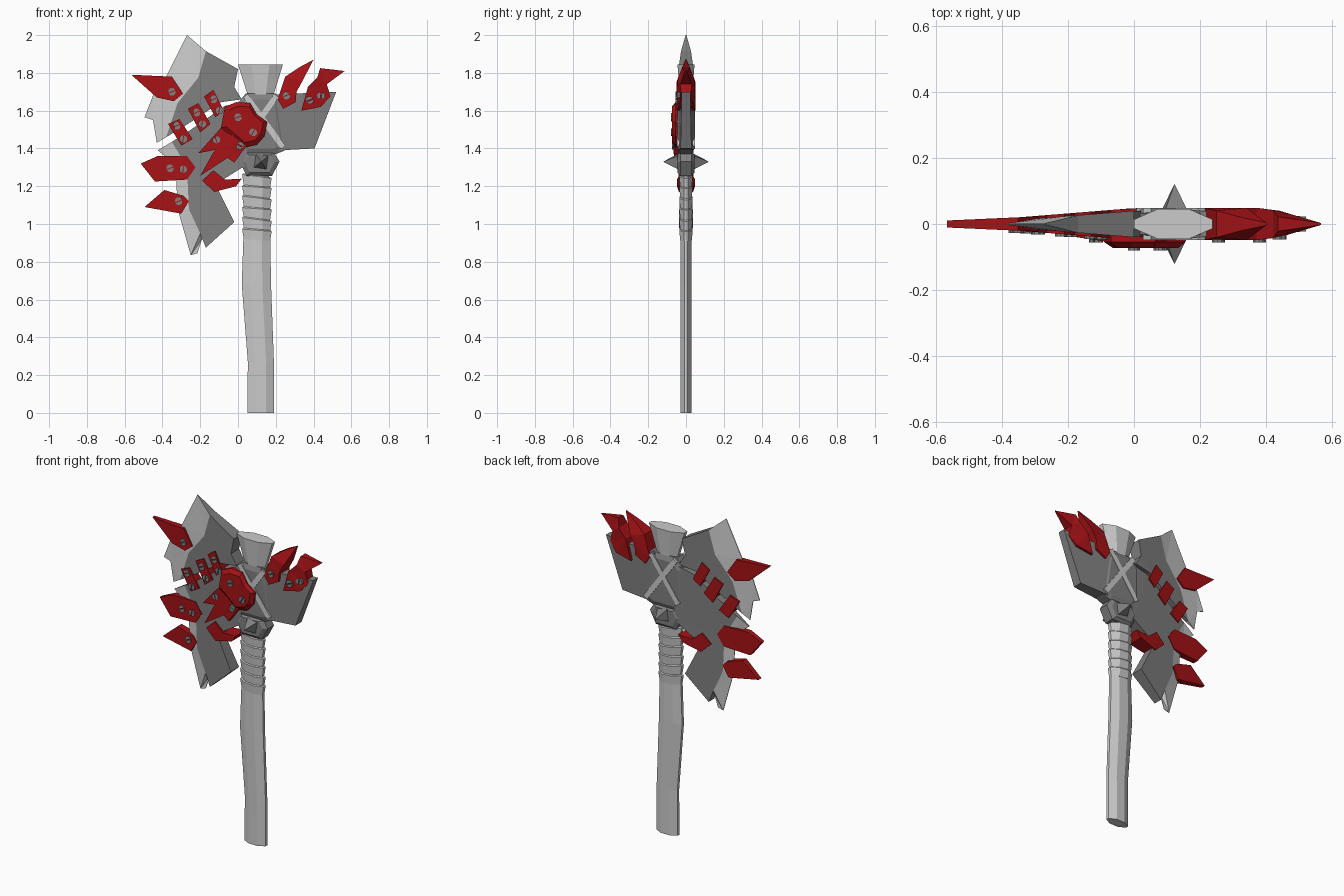
import bpy, bmesh, math

if "Cube" in bpy.data.objects:
    bpy.data.objects.remove(bpy.data.objects["Cube"])


def material(name, rgb):
    m = bpy.data.materials.new(name)
    m.diffuse_color = (*rgb, 1)
    m.use_nodes = True
    m.node_tree.nodes["Principled BSDF"].inputs["Base Color"].default_value = m.diffuse_color
    return m


LIGHT = material("light grey", (0.60, 0.60, 0.60))
DARK = material("dark grey", (0.215, 0.215, 0.215))
RED = material("deep red", (0.38, 0.006, 0.008))


def finish(name, bm, mats):
    bmesh.ops.recalc_face_normals(bm, faces=bm.faces)
    bmesh.ops.triangulate(bm, faces=[f for f in bm.faces if len(f.verts) > 4])
    me = bpy.data.meshes.new(name)
    bm.to_mesh(me)
    bm.free()
    for m in mats:
        me.materials.append(m)
    ob = bpy.data.objects.new(name, me)
    bpy.context.collection.objects.link(ob)
    return ob


def bridge(bm, rings):
    """Join closed rings of equal size and cap both ends."""
    bm.faces.new(rings[0])
    bm.faces.new(rings[-1])
    for a, b in zip(rings, rings[1:]):
        n = len(a)
        for i in range(n):
            bm.faces.new((a[i], a[(i + 1) % n], b[(i + 1) % n], b[i]))


def plate(name, pts, h, mat, back=None, cap=None):
    """Front outline in hundredths, half thickness h; cap = (scale, half thickness) bevels it."""
    hf = h if callable(h) else (lambda x, z: h)
    pts = [(x / 100, z / 100) for x, z in pts]
    cx = sum(p[0] for p in pts) / len(pts)
    cz = sum(p[1] for p in pts) / len(pts)
    bm = bmesh.new()

    def ring(y, s=1):
        return [bm.verts.new((cx + (x - cx) * s, y(x, z), cz + (z - cz) * s)) for x, z in pts]

    rings = [ring(lambda x, z: -hf(x, z)),
             ring(lambda x, z: hf(x, z) if back is None else back)]
    if cap:
        rings.insert(0, ring(lambda x, z: -cap[1], cap[0]))
        if back is None:
            rings.append(ring(lambda x, z: cap[1], cap[0]))
    bridge(bm, rings)
    return finish(name, bm, [mat])


def loft(name, sections, mat):
    """Flattened octagon sections: z, x0, x1, half depth, tilt."""
    bm = bmesh.new()
    rings = []
    for z, x0, x1, d, tilt in sections:
        prof = [(0, -.3), (.3, -1), (.7, -1), (1, -.3), (1, .3), (.7, 1), (.3, 1), (0, .3)]
        rings.append([bm.verts.new((x0 + (x1 - x0) * u, v * d, z + tilt * (u - .5)))
                      for u, v in prof])
    bridge(bm, rings)
    return finish(name, bm, [mat])


def screw(name, x, z, h, angle=0.5):
    """Two half discs, the gap between them is the slot."""
    for k in (0, 1):
        a0 = angle + k * math.pi
        ox, oz = -math.sin(a0) * .25, math.cos(a0) * .25
        pts = [(x + ox + 1.9 * math.cos(a0 + i * math.pi / 5),
                z + oz + 1.9 * math.sin(a0 + i * math.pi / 5)) for i in range(6)]
        plate(f"{name}_{k}", pts, h + .007, DARK, back=-(h - .01))


def blade_h(x, z=0):
    return min(.04, .04 + .08 * x)


def blade(name, outer, ridge, inner):
    """Dark cheek between ridge and inner chain, light bevel from ridge to thin outer edge."""
    bm = bmesh.new()
    sides = []
    for s in (-1, 1):
        o = [bm.verts.new((x / 100, s * .002, z / 100)) for x, z in outer]
        r = [bm.verts.new((x / 100, s * blade_h(x / 100), z / 100)) for x, z in ridge]
        n = [bm.verts.new((x / 100, s * blade_h(x / 100), z / 100)) for x, z in inner]
        bm.faces.new(r + n).material_index = 1
        bm.faces.new(r + o[::-1]).material_index = 0
        sides.append(o + r[-1:] + n + r[:1])
    a, b = sides
    for i in range(len(a)):
        j = (i + 1) % len(a)
        f = bm.faces.new((a[i], a[j], b[j], b[i]))
        f.material_index = 0 if i < len(outer) else 1
    finish(name, bm, [LIGHT, DARK])


# handle, grip wrap and flared top
loft("handle", [(0, .05, .19, .03, 0), (.27, .052, .19, .03, 0),
                (.68, .02, .175, .03, 0), (1.26, .04, .165, .027, 0)], LIGHT)
for i in range(6):
    z = .915 + i * .057
    t = .02 if i % 2 else .012
    loft(f"grip_wrap_{i}", [(z, .03, .17, .031, -t), (z + .052, .022, .178, .035, -t),
                            (z + .058, .03, .17, .031, -t)], LIGHT)
loft("flared_top", [(1.64, .065, .175, .03, 0), (1.845, 0, .238, .045, 0)], LIGHT)

# split blade
blade("upper_blade",
      [(-27, 200), (-38, 178), (-45, 168), (-49.5, 156.5), (-45, 155), (-43, 143)],
      [(-17, 191.5), (-21, 177.5), (-32, 164), (-38, 146)],
      [(-28, 152), (-9, 164.5), (2, 166), (-2, 172.5), (0, 182)])
blade("lower_blade",
      [(-42.5, 139), (-35, 133), (-33, 131), (-32, 108), (-25, 83.5), (-21.5, 84.5), (-19, 92)],
      [(-35, 143.5), (-27, 130), (-26, 108), (-20, 95)],
      [(-17, 87.5), (-2, 101), (-12, 121), (4, 131), (8, 166), (-7, 162.5), (-27, 148.5)])

# head block, rear wing, collar and boss spikes
plate("head_block", [(0, 164), (4, 169), (20, 169), (22, 162), (25, 139), (20, 137),
                     (4, 137), (0, 142)], .032, DARK, cap=(.82, .044))
plate("rear_wing", [(18, 168.5), (52, 170), (40.5, 140), (22, 139)],
      lambda x, z: .04 - .055 * (x - .2), DARK)
plate("collar", [(4.5, 125.5), (18, 125.5), (22, 133), (19, 138), (4, 138), (1, 133)],
      .03, DARK, cap=(.75, .045))
plate("boss_spikes", [(8.5, 130), (15, 129), (16, 136), (9.5, 137)],
      .044, DARK, cap=(.02, .12))

# crossed straps
for i, (x0, z0, x1, z1) in enumerate([(4, 168, 24, 140.5), (20.5, 168, 2, 142)]):
    L = math.hypot(x1 - x0, z1 - z0)
    nx, nz = -(z1 - z0) / L * 1.5, (x1 - x0) / L * 1.5
    plate(f"strap_{i}", [(x0 + nx, z0 + nz), (x1 + nx, z1 + nz),
                         (x1 - nx, z1 - nz), (x0 - nx, z0 - nz)], .048, LIGHT)


# red spikes and stitch plates on the blade
def spike_h(x, z):
    return .036 + .045 * x


def stitch_h(x, z):
    return blade_h(x) + .008


def horn_h(x, z):
    return max(.003, min(.049, .004 + .4 * (1.87 - z), .004 + .3 * (.56 - x)))


red_parts = [
    ("top_spike", spike_h, [(-56.5, 179), (-35, 178), (-29, 169), (-34, 165), (-43, 167)],
     [(-35, 170)]),
    ("middle_spike", spike_h, [(-51.5, 132), (-42.5, 136), (-27, 136), (-22.5, 130),
                               (-27, 123.5), (-44, 122.5)], [(-36, 129.5), (-29, 129)]),
    ("low_spike", spike_h, [(-49.5, 109), (-39, 118), (-29, 115), (-26, 112), (-30, 105.5)],
     [(-31.5, 112)]),
    ("inner_hook", stitch_h, [(-19, 123), (-13, 128.5), (-7, 123.5), (2, 124), (-1, 120),
                              (-12.5, 117)], []),
    ("stitch_0", stitch_h, [(-37, 153), (-31, 155.5), (-24, 145), (-30, 141.5)],
     [(-32.5, 152), (-29, 145)]),
    ("stitch_1", stitch_h, [(-26.5, 161), (-21, 164), (-14.5, 153), (-20, 148.5)],
     [(-22, 159), (-19, 153)]),
    ("stitch_2", stitch_h, [(-18, 167.5), (-13, 171), (-7.5, 160), (-12, 156.5)],
     [(-13, 166), (-10, 160)]),
    ("rear_horn_0", horn_h, [(21, 166), (25, 178), (32.5, 183), (40, 187), (34, 175.5),
                             (31, 170), (30.5, 164.5), (24, 161)], [(25.5, 168)]),
    ("rear_horn_1", horn_h, [(33.5, 160), (37, 172.5), (42, 177.5), (43.5, 182.5), (56.5, 181),
                             (47, 174), (49, 167.5), (44, 162)], [(38, 165.5), (44, 168)]),
]
for name, h, pts, screws in red_parts:
    plate(name, pts, h, RED)
    for i, (x, z) in enumerate(screws):
        screw(f"{name}_screw_{i}", x, z, h(x / 100, z / 100), .4 + i)


# claw plate, front only
def claw_h(x, z):
    return .066 + .15 * min(x, 0)


plate("claw_plate", [(-7, 162), (-1, 164.5), (6.5, 164), (10, 158), (15.5, 154), (14, 146.5),
                     (10, 142), (3.5, 140.5), (-9, 151)], .055, RED, back=-.03, cap=(.8, .073))
plate("claw_upper", [(-9, 151), (-21, 137.5), (-8, 140), (2, 144), (2, 155)],
      claw_h, RED, back=-.015)
plate("claw_lower", [(-20, 125.5), (-13, 138), (-2, 148), (6, 143), (3.5, 140),
                     (-2, 132.5), (-5.5, 135)], claw_h, RED, back=-.015)
for i, (x, z, h) in enumerate([(0, 156.5, .073), (8, 148.5, .073), (-11.5, 144.5, .049),
                               (1, 141.5, .066)]):
    screw(f"claw_screw_{i}", x, z, h, .3 + i * .8)
